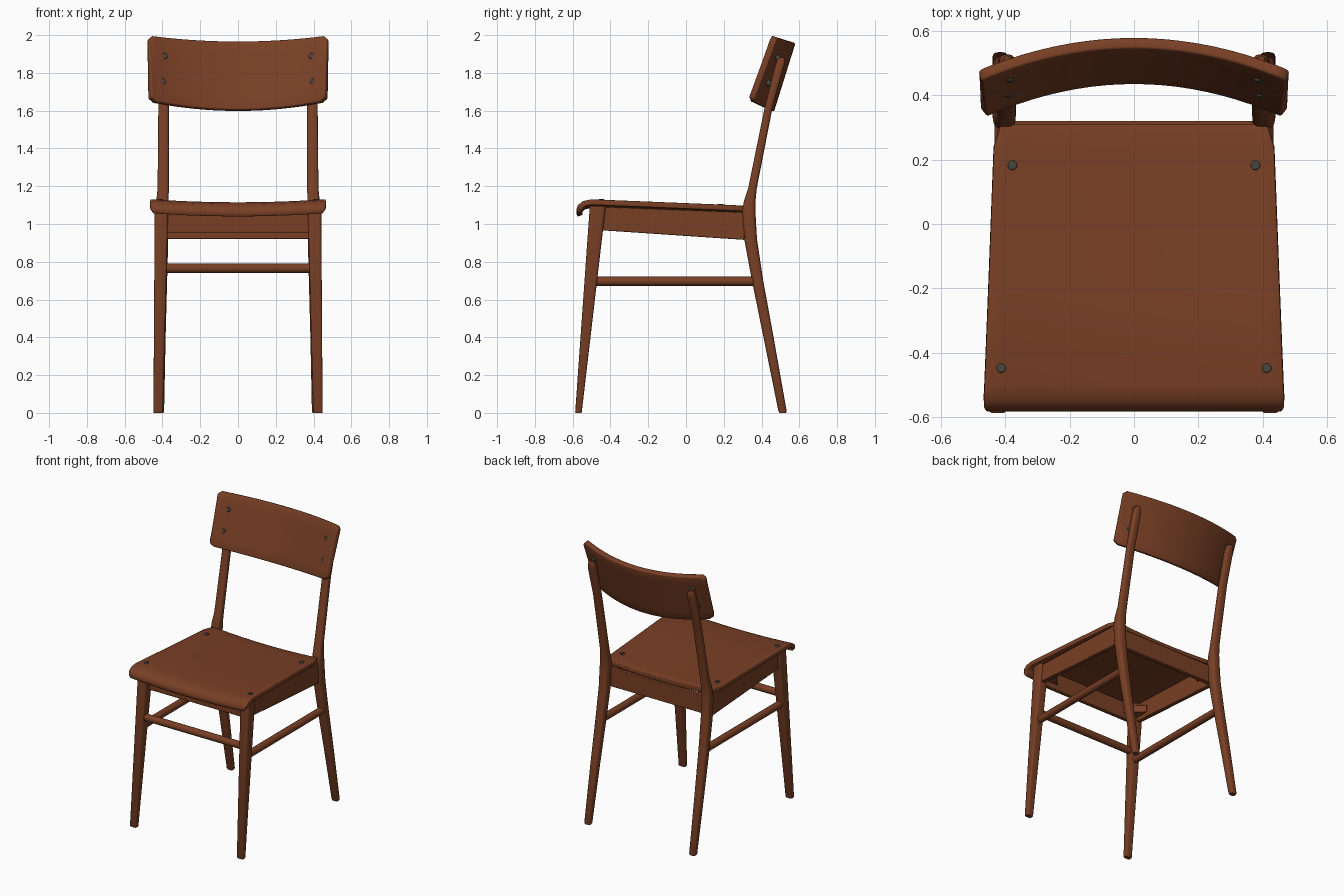
import bpy, bmesh, math
from mathutils import Vector

default = bpy.data.objects.get("Cube")
if default:
    bpy.data.objects.remove(default, do_unlink=True)


def material(name, color):
    m = bpy.data.materials.new(name)
    m.use_nodes = True
    m.diffuse_color = (*color, 1)
    m.node_tree.nodes["Principled BSDF"].inputs["Base Color"].default_value = (*color, 1)
    return m


WOOD = material("brown wood", (0.19, 0.05, 0.018))
METAL = material("dark metal", (0.06, 0.058, 0.05))


def finish(name, bm, mat=WOOD, thickness=0, bevel=0):
    bmesh.ops.remove_doubles(bm, verts=bm.verts, dist=1e-5)
    if not thickness:
        bmesh.ops.recalc_face_normals(bm, faces=bm.faces)
    mesh = bpy.data.meshes.new(name)
    bm.to_mesh(mesh)
    bm.free()
    ob = bpy.data.objects.new(name, mesh)
    bpy.context.collection.objects.link(ob)
    mesh.materials.append(mat)
    if thickness:
        mod = ob.modifiers.new("thickness", 'SOLIDIFY')
        mod.thickness, mod.offset = thickness, -1
    if bevel:
        mod = ob.modifiers.new("soft edges", 'BEVEL')
        mod.width, mod.segments = bevel, 2
        mod.limit_method, mod.angle_limit = 'ANGLE', math.radians(50)
    for o in bpy.context.selected_objects:
        o.select_set(False)
    ob.select_set(True)
    bpy.context.view_layer.objects.active = ob
    bpy.ops.object.shade_smooth_by_angle(angle=math.radians(40))
    return ob


def loft(name, sections, power, sides=20):
    """Leg through horizontal rounded sections (x, y, z, width, depth)."""
    bm = bmesh.new()
    rings = []
    for x, y, z, w, d in sections:
        ring = []
        for k in range(sides):
            a = 2 * math.pi * (k + 0.5) / sides
            c, s = math.cos(a), math.sin(a)
            px = math.copysign(abs(c) ** power, c) * w / 2
            py = math.copysign(abs(s) ** power, s) * d / 2
            ring.append(bm.verts.new((x + px, y + py, z)))
        rings.append(ring)
    for a, b in zip(rings, rings[1:]):
        for k in range(sides):
            n = (k + 1) % sides
            bm.faces.new((a[k], a[n], b[n], b[k]))
    bm.faces.new(rings[0])
    bm.faces.new(rings[-1])
    return finish(name, bm)


def sheet(name, us, vs, point, thickness, bevel):
    """Curved board: a grid of points, thickened behind its face."""
    bm = bmesh.new()
    grid = [[bm.verts.new(point(u, v)) for u in us] for v in vs]
    for a, b in zip(grid, grid[1:]):
        for j in range(len(us) - 1):
            bm.faces.new((a[j], a[j + 1], b[j + 1], b[j]))
    return finish(name, bm, WOOD, thickness, bevel)


def prism(name, outline, lo, hi, place, bevel=0.004):
    """Extrude a 2D outline from lo to hi; place maps (p, q, t) to a point."""
    bm = bmesh.new()
    ends = [[bm.verts.new(place(p, q, t)) for p, q in outline] for t in (lo, hi)]
    a, b = ends
    bm.faces.new(a)
    bm.faces.new(b)
    for k in range(len(a)):
        n = (k + 1) % len(a)
        bm.faces.new((a[k], a[n], b[n], b[k]))
    return finish(name, bm, WOOD, 0, bevel)


def rod(name, start, end, radius, mat=WOOD, bevel=0.0, sides=20):
    start, end = Vector(start), Vector(end)
    axis = end - start
    bm = bmesh.new()
    bmesh.ops.create_cone(bm, cap_ends=True, segments=sides, radius1=radius,
                          radius2=radius, depth=axis.length)
    turn = axis.to_track_quat('Z', 'Y').to_matrix().to_4x4()
    bmesh.ops.transform(bm, matrix=turn, verts=bm.verts)
    bmesh.ops.translate(bm, vec=(start + end) / 2, verts=bm.verts)
    return finish(name, bm, mat, 0, bevel)


# Seat: dished board with a rolled front lip; rows are (y, z, half width)
SEAT = [(-0.574, 1.055, 0.448), (-0.581, 1.075, 0.460), (-0.572, 1.1, 0.465),
        (-0.545, 1.122, 0.465), (-0.5, 1.131, 0.463), (-0.2, 1.119, 0.451),
        (0.24, 1.101, 0.434), (0.31, 1.097, 0.412)]


def seat_point(u, row):
    y, z, half = row
    return (u * half, y, z - 0.016 * (1 - u * u))


sheet("seat", [i / 10 for i in range(-10, 11)], SEAT, seat_point, 0.03, 0.008)


# Backrest: leaning board, bowed backward, with rounded corners
def back_front(u, t):
    return 0.432 + 0.113 * t - 0.1 * u * u


def back_point(u, t):
    low, high = 1.607 + 0.047 * u * u, 1.968 + 0.032 * u * u
    clip = max(0, abs(u) - 0.95) / 0.05 * 0.02
    z = low + clip + (high - low - 2 * clip) * t
    return (u * (0.455 + 0.02 * t), back_front(u, t), z)


columns = [-1, -0.985, -0.95] + [i / 10 for i in range(-9, 10)] + [0.95, 0.985, 1]
sheet("backrest", columns, [i / 6 for i in range(7)], back_point, 0.036, 0.008)

# Aprons across the front and back
for name, y, low, high in (("front_apron", -0.475, 0.955, 1.08),
                           ("back_apron", 0.29, 0.92, 1.05)):
    prism(name, [(-0.39, low), (0.39, low), (0.39, high), (-0.39, high)],
          y, y + 0.03, lambda p, q, t: (p, t, q))

# Everything that comes as a left and right pair
for side, s in (("left", 1), ("right", -1)):
    loft(side + "_front_leg", [(s * 0.423, -0.569, 0, 0.046, 0.03),
                               (s * 0.423, -0.569, 0.006, 0.05, 0.035),
                               (s * 0.405, -0.467, 1.095, 0.072, 0.085)], 0.35)
    loft(side + "_back_leg", [(s * 0.415, 0.512, 0, 0.042, 0.036),
                              (s * 0.415, 0.511, 0.01, 0.048, 0.044),
                              (s * 0.412, 0.437, 0.4, 0.058, 0.054),
                              (s * 0.408, 0.379, 0.7, 0.066, 0.06),
                              (s * 0.404, 0.342, 0.92, 0.07, 0.068),
                              (s * 0.402, 0.332, 1.06, 0.07, 0.072),
                              (s * 0.4, 0.337, 1.12, 0.066, 0.062),
                              (s * 0.396, 0.352, 1.19, 0.06, 0.046),
                              (s * 0.394, 0.438, 1.62, 0.056, 0.042),
                              (s * 0.394, 0.494, 1.83, 0.056, 0.05),
                              (s * 0.394, 0.503, 1.865, 0.046, 0.045),
                              (s * 0.394, 0.507, 1.882, 0.022, 0.028)], 0.62)
    prism(side + "_apron", [(-0.45, 0.967), (0.31, 0.916), (0.31, 1.062), (-0.45, 1.092)],
          s * 0.392, s * 0.424, lambda p, q, t: (t, p, q))
    rod(side + "_stretcher", (s * 0.408, -0.5, 0.697), (s * 0.408, 0.38, 0.697), 0.025)
    # Corner braces under the seat
    for end, y, d in (("front", -0.445, 1), ("back", 0.29, -1)):
        prism(side + "_" + end + "_brace",
              [(s * 0.392, y), (s * 0.28, y), (s * 0.392, y + d * 0.112)],
              0.99, 1.045, lambda p, q, t: (p, q, t))
    # Screws in the seat and through the backrest
    for end, x, y, z in (("front", 0.412, -0.447, 1.126), ("back", 0.377, 0.182, 1.1)):
        rod(side + "_" + end + "_seat_screw", (s * x, y, z - 0.02), (s * x, y, z + 0.007),
            0.015, METAL, 0.004, 12)
    for level, x, z, t in (("upper", 0.39, 1.89, 0.76), ("lower", 0.397, 1.755, 0.36)):
        y = back_front(x / 0.465, t)
        rod(side + "_" + level + "_back_bolt", (s * x, y - 0.007, z), (s * x, y + 0.05, z - 0.012),
            0.017, METAL, 0.004, 12)

rod("front_stretcher", (-0.405, -0.498, 0.765), (0.405, -0.498, 0.765), 0.025)
